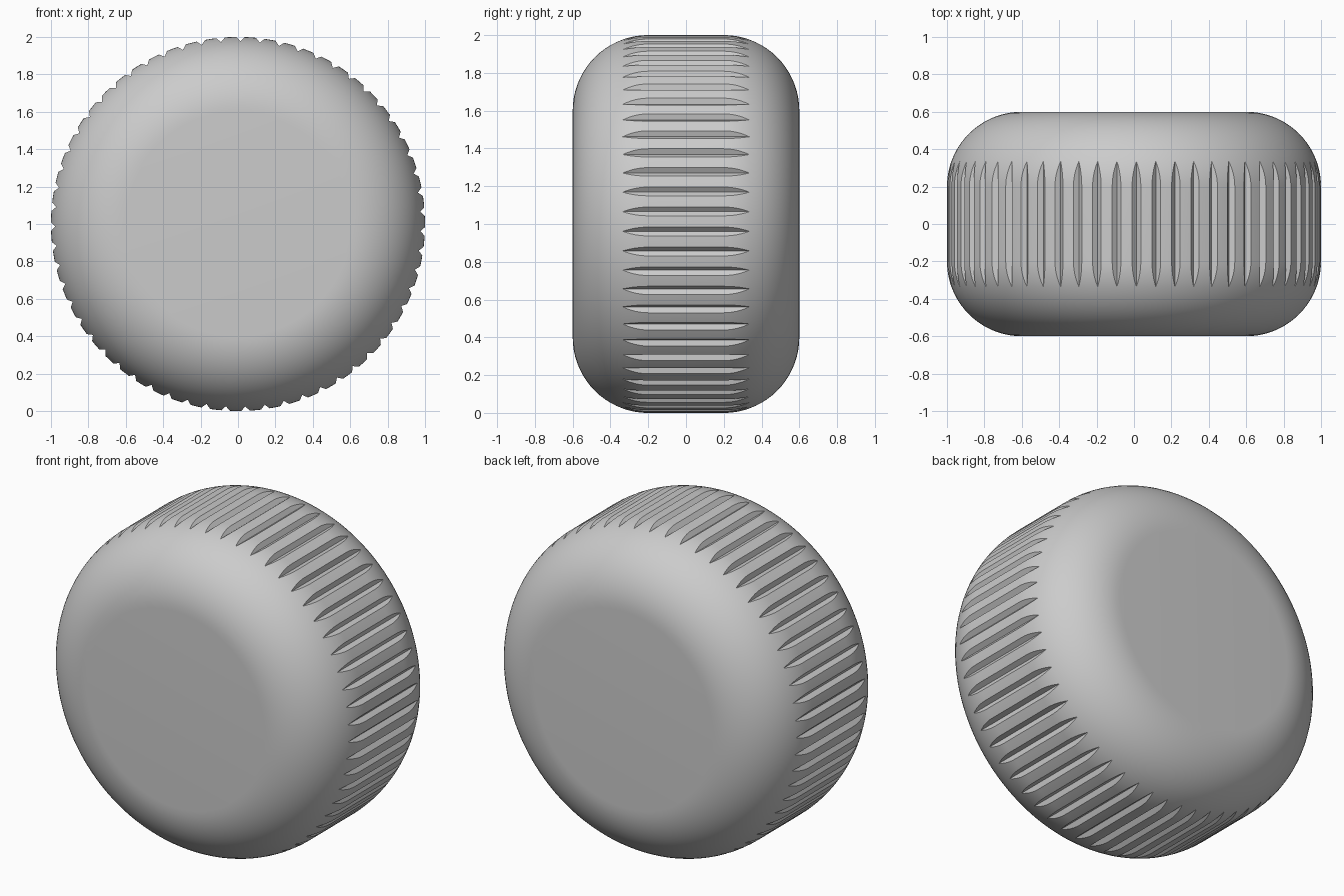
import bpy, bmesh
from math import sin, cos, asin, pi, radians

cube = bpy.data.objects.get("Cube")
if cube:
    bpy.data.objects.remove(cube, do_unlink=True)

GROOVES = 59
STEP = 2 * pi / GROOVES
START = radians(89.25)
RADIUS, HALF_WIDTH, FILLET = 1.0, 0.6, 0.4
DEPTH = 0.0235
FLOOR = RADIUS - DEPTH
LAND_CUTS = 3

rubber = bpy.data.materials.new("grey rubber")
rubber.use_nodes = True
grey = (0.6, 0.6, 0.6, 1)
rubber.diffuse_color = grey
rubber.node_tree.nodes["Principled BSDF"].inputs["Base Color"].default_value = grey

# Shoulder arc: fine steps until the groove runs out, coarser to the side wall
run_out = pi / 2 - asin(1 - DEPTH / FILLET)
angles = [run_out * i / 6 for i in range(7)]
angles += [run_out + (pi / 2 - run_out) * i / 14 for i in range(1, 15)]
half = [(HALF_WIDTH - FILLET + FILLET * sin(a), RADIUS - FILLET + FILLET * cos(a))
        for a in angles]
profile = [(-y, r) for y, r in reversed(half)] + half


def ring(bm, y, r):
    """One cross-section of the wheel, with a V notch wherever it is above the groove floor."""
    depth = max(0, r - FLOOR)
    notch = depth / r
    verts = []
    for g in range(GROOVES):
        middle = START + g * STEP
        points = [(-notch, r), (0, r - depth), (notch, r)]
        land = STEP - 2 * notch
        points += [(notch + land * k / (LAND_CUTS + 1), r) for k in range(1, LAND_CUTS + 1)]
        for offset, radius in points:
            a = middle + offset
            verts.append(bm.verts.new((radius * cos(a), y, RADIUS + radius * sin(a))))
    return verts


# Wheel body: skin the cross-sections, cap both sides
bm = bmesh.new()
rings = [ring(bm, y, r) for y, r in profile]
for a, b in zip(rings, rings[1:]):
    for i in range(len(a)):
        j = (i + 1) % len(a)
        bm.faces.new((a[i], a[j], b[j], b[i]))
bm.faces.new(rings[0])
bm.faces.new(rings[-1])

# Close up the grooves where they run out on the shoulders
bmesh.ops.remove_doubles(bm, verts=bm.verts[:], dist=0.0001)
bmesh.ops.recalc_face_normals(bm, faces=bm.faces[:])

mesh = bpy.data.meshes.new("grooved_wheel")
bm.to_mesh(mesh)
bm.free()
mesh.materials.append(rubber)
wheel = bpy.data.objects.new("grooved_wheel", mesh)
bpy.context.collection.objects.link(wheel)

# Smooth body with crisp groove edges
bpy.context.view_layer.objects.active = wheel
wheel.select_set(True)
bpy.ops.object.shade_smooth_by_angle(angle=radians(30))
